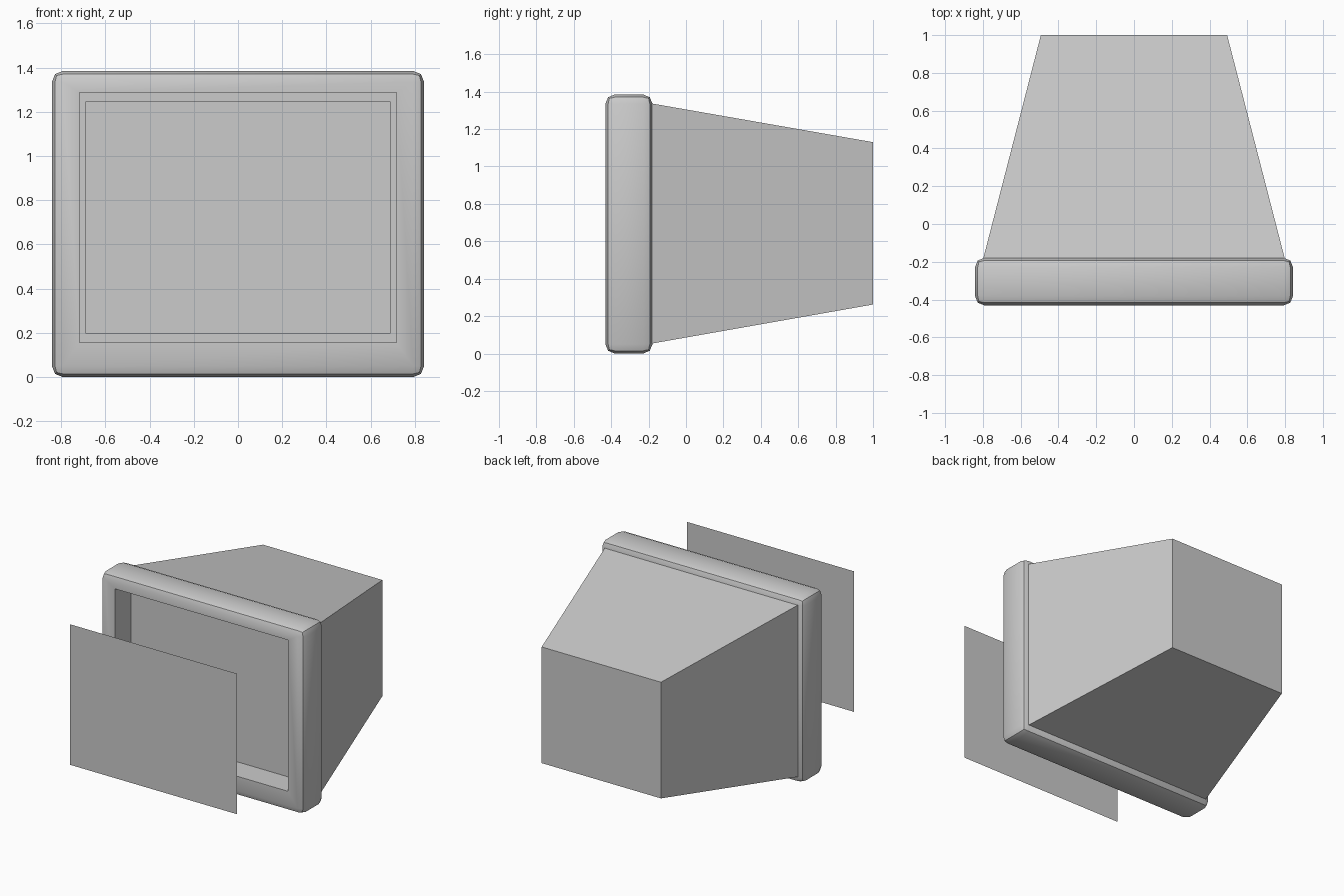
import bpy, bmesh, math
from mathutils import Vector

if "Cube" in bpy.data.objects:
    bpy.data.objects.remove(bpy.data.objects["Cube"])


def box_bm(x, y0, y1, z0, z1):
    """Box centred on x, between the given y and z limits."""
    bm = bmesh.new()
    bmesh.ops.create_cube(bm, size=2)
    for v in bm.verts:
        v.co = Vector((v.co.x * x, y0 if v.co.y < 0 else y1, z0 if v.co.z < 0 else z1))
    return bm


def front_face(bm, direction=-1):
    return max(bm.faces, key=lambda f: direction * f.calc_center_median().y)


def add_object(name, bm):
    bm.normal_update()
    mesh = bpy.data.meshes.new(name)
    bm.to_mesh(mesh)
    bm.free()
    ob = bpy.data.objects.new(name, mesh)
    bpy.context.collection.objects.link(ob)
    return ob


# Front bezel: rounded box with a recessed rectangular opening
bm = box_bm(0.842, -0.431, -0.179, 0.0, 1.385)
bmesh.ops.bevel(bm, geom=bm.edges[:], offset=0.05, segments=2, profile=0.5, affect='EDGES')
face = front_face(bm)
bmesh.ops.inset_region(bm, faces=[face], thickness=0.05)
for v in face.verts:
    v.co.x = math.copysign(0.717, v.co.x)
    v.co.z = 0.157 if v.co.z < 0.69 else 1.287
recess = bmesh.ops.extrude_discrete_faces(bm, faces=[face])["faces"][0]
bmesh.ops.translate(bm, verts=recess.verts[:], vec=(0, 0.19, 0))
bezel = add_object("bezel", bm)
bpy.context.view_layer.objects.active = bezel
bezel.select_set(True)
bpy.ops.object.shade_smooth_by_angle(angle=math.radians(30))

# Tapered rear housing
bm = box_bm(0.80, -0.19, 1.0, 0.052, 1.338)
for v in front_face(bm, 1).verts:
    v.co.x = math.copysign(0.493, v.co.x)
    v.co.z = 0.262 if v.co.z < 0.69 else 1.13
add_object("rear_housing", bm)

# Flat screen panel floating in front
bm = bmesh.new()
bm.faces.new([bm.verts.new((x, -1.0, z)) for x, z in
              ((-0.69, 0.197), (0.69, 0.197), (0.69, 1.247), (-0.69, 1.247))])
add_object("screen_panel", bm)
